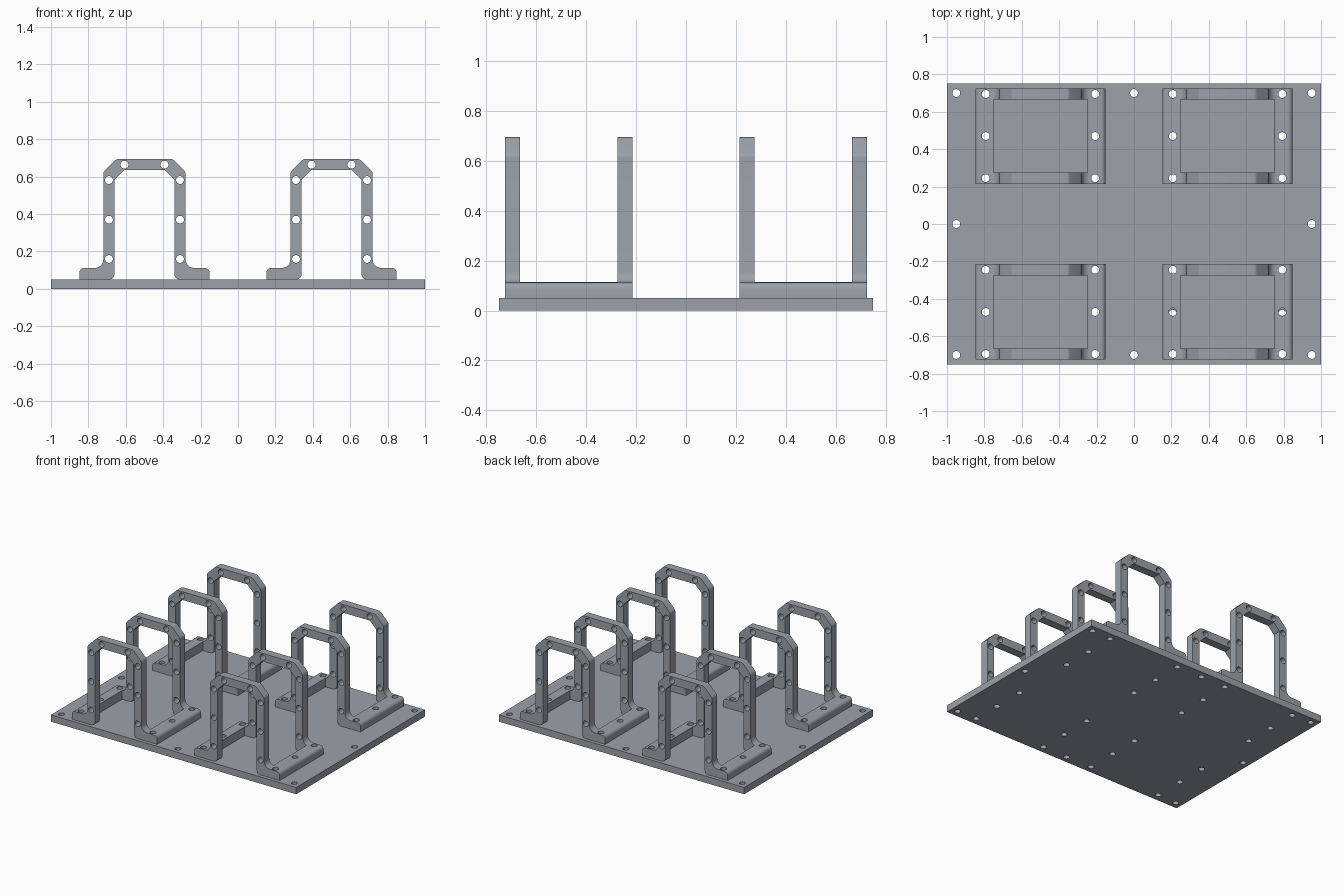
import bpy, bmesh, math
from mathutils import Vector, Matrix

cube = bpy.data.objects.get("Cube")
if cube:
    bpy.data.objects.remove(cube, do_unlink=True)

steel = bpy.data.materials.new("steel grey")
steel.use_nodes = True
GREY = (0.33, 0.36, 0.40, 1)
steel.diffuse_color = GREY
steel.node_tree.nodes["Principled BSDF"].inputs["Base Color"].default_value = GREY


def make_object(name, bm):
    bmesh.ops.recalc_face_normals(bm, faces=bm.faces)
    mesh = bpy.data.meshes.new(name)
    bm.to_mesh(mesh)
    bm.free()
    mesh.materials.append(steel)
    obj = bpy.data.objects.new(name, mesh)
    bpy.context.collection.objects.link(obj)
    return obj


def add_box(bm, size, center):
    m = Matrix.Translation(center) @ Matrix.Diagonal((*size, 1))
    bmesh.ops.create_cube(bm, size=1, matrix=m)


def add_pin(bm, center, length, radius=0.021, along_y=False):
    m = Matrix.Translation(center)
    if along_y:
        m = m @ Matrix.Rotation(math.pi / 2, 4, 'X')
    bmesh.ops.create_cone(bm, cap_ends=True, segments=24, radius1=radius,
                          radius2=radius, depth=length, matrix=m)


def cut(obj, bm, name):
    """Subtract the cutter geometry and keep the finished mesh."""
    cutter = make_object(name, bm)
    cutter.hide_render = True
    mod = obj.modifiers.new("cut", 'BOOLEAN')
    mod.operation, mod.solver, mod.object = 'DIFFERENCE', 'EXACT', cutter
    deps = bpy.context.evaluated_depsgraph_get()
    mesh = bpy.data.meshes.new_from_object(obj.evaluated_get(deps))
    obj.modifiers.clear()
    obj.data = mesh
    bpy.data.objects.remove(cutter, do_unlink=True)


def smooth(obj):
    bpy.ops.object.select_all(action='DESELECT')
    obj.select_set(True)
    bpy.context.view_layer.objects.active = obj
    bpy.ops.object.shade_smooth_by_angle(angle=math.radians(25))


def rounded(corners, steps=6):
    """Turn (x, z, radius) corners into an outline with filleted corners."""
    out = []
    for i, (x, z, r) in enumerate(corners):
        p = Vector((x, z))
        if r == 0:
            out.append(p)
            continue
        a = (Vector(corners[i - 1][:2]) - p).normalized()
        b = (Vector(corners[(i + 1) % len(corners)][:2]) - p).normalized()
        half = a.angle(b) / 2
        c = p + (a + b).normalized() * r / math.sin(half)
        start = p + a * r / math.tan(half) - c
        end = p + b * r / math.tan(half) - c
        turn = start.angle(end)
        for k in range(steps + 1):
            t = k / steps
            out.append(c + (start * math.sin((1 - t) * turn)
                            + end * math.sin(t * turn)) / math.sin(turn))
    return out


THICK = 0.05                 # base plate thickness
DEPTH = 0.51                 # bracket length
HOOP = 0.06                  # hoop thickness
CX, CY = 0.5, 0.47           # bracket centres
FOOT_X, FOOT_Y = 0.293, 0.225

# Base plate with rim holes and bracket mounting holes
bm = bmesh.new()
add_box(bm, (2, 1.5, THICK), (0, 0, THICK / 2))
plate = make_object("base_plate", bm)
holes = [(x, y) for x in (-0.95, 0, 0.95) for y in (-0.7, 0, 0.7) if x or y]
for sx in (-1, 1):
    for sy in (-1, 1):
        for fx in (-FOOT_X, FOOT_X):
            for fy in (-FOOT_Y, 0, FOOT_Y):
                shift = -0.01 if sx > 0 > sy and fy == 0 else 0
                holes.append((sx * CX + fx, sy * CY + fy + shift))
bm = bmesh.new()
for x, y in holes:
    add_pin(bm, (x, y, THICK / 2), 0.2)
cut(plate, bm, "plate_hole_cutter")
smooth(plate)

# Bracket outline: outer right side, mirrored left side, inner opening
right = [(0.16, 0.05, 0.03), (0.348, 0.05, 0), (0.348, 0.112, 0.025),
         (0.22, 0.112, 0.045), (0.22, 0.625, 0.03), (0.15, 0.695, 0.03)]
left = [(-x, z, r) for x, z, r in reversed(right)]
inner = [(-0.16, 0.585, 0), (-0.11, 0.635, 0), (0.11, 0.635, 0), (0.16, 0.585, 0)]
bm = bmesh.new()
face = bm.faces.new([bm.verts.new((p.x, -DEPTH / 2, p.y))
                     for p in rounded(right + left + inner)])
swept = bmesh.ops.extrude_face_region(bm, geom=[face])["geom"]
bmesh.ops.translate(bm, vec=(0, DEPTH, 0),
                    verts=[v for v in swept if isinstance(v, bmesh.types.BMVert)])
bracket = make_object("bracket_front_right", bm)

# Open the middle, leaving two hoops joined by foot rails
bm = bmesh.new()
add_box(bm, (0.505, DEPTH - 2 * HOOP, 2), (0, 0, 0.5))
cut(bracket, bm, "window_cutter")

# Bolt holes in the hoops and feet
bm = bmesh.new()
for s in (-1, 1):
    for x, z in ((0.19, 0.16), (0.19, 0.37), (0.19, 0.582), (0.107, 0.664)):
        add_pin(bm, (s * x, 0, z), 1, along_y=True)
    for y in (-FOOT_Y, 0, FOOT_Y):
        add_pin(bm, (s * FOOT_X, y, 0.08), 0.11)
cut(bracket, bm, "bracket_hole_cutter")
smooth(bracket)

# Four matching brackets on the plate
bracket.location = (-CX, -CY, 0)
for name, sx, sy in (("front_left", 1, -1), ("back_right", -1, 1), ("back_left", 1, 1)):
    copy = bpy.data.objects.new("bracket_" + name, bracket.data)
    copy.location = (sx * CX, sy * CY, 0)
    bpy.context.collection.objects.link(copy)
